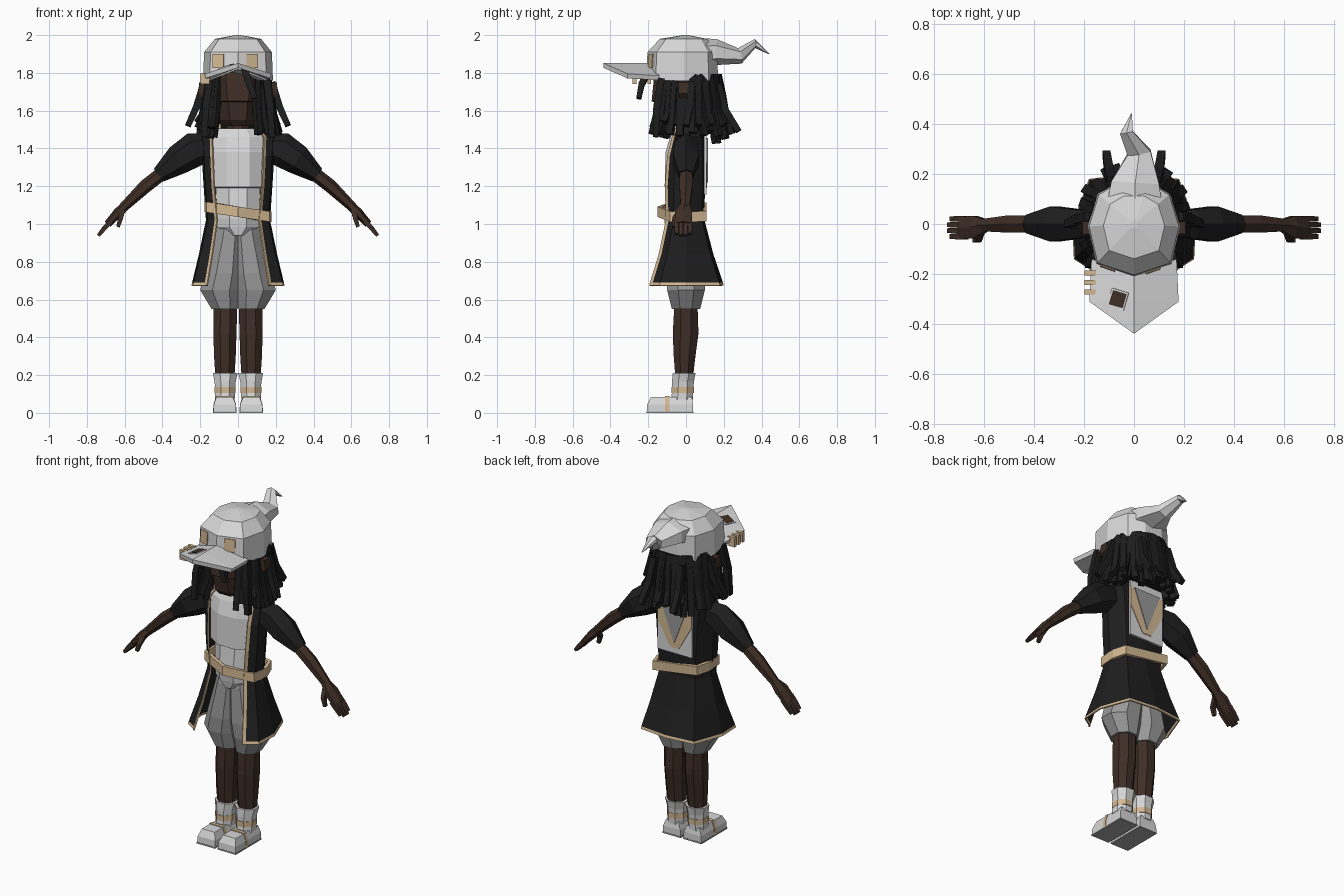
import bpy, bmesh, math, random
from mathutils import Vector
random.seed(7)


def mat(name, r, g, b):
    m = bpy.data.materials.new(name)
    m.diffuse_color = (r, g, b, 1)
    return m


WHITE = mat("white_cloth", .68, .68, .68)
GREY = mat("grey_cloth", .32, .32, .32)
DARK = mat("grey_sole", .40, .40, .40)
TAN = mat("tan_trim", .65, .48, .29)
BLACK = mat("black_cloth", .013, .013, .013)
HAIR = mat("black_hair", .012, .012, .012)
SKIN = mat("brown_skin", .048, .027, .019)


def finish(name, bm, mats, mirror=False, solid=0, offset=-1):
    me = bpy.data.meshes.new(name)
    bm.to_mesh(me)
    bm.free()
    for m in mats:
        me.materials.append(m)
    ob = bpy.data.objects.new(name, me)
    bpy.context.collection.objects.link(ob)
    if mirror:
        ob.modifiers.new("mirror", 'MIRROR').use_mirror_merge = False
    if solid:
        s = ob.modifiers.new("thickness", 'SOLIDIFY')
        s.thickness, s.offset = solid, offset
    return ob


def loft(name, groups, m, mirror=False):
    """Closed skins, each through a list of equal-sized rings."""
    bm = bmesh.new()
    for rings in groups:
        vs = [[bm.verts.new(p) for p in r] for r in rings]
        n = len(vs[0])
        for a, b in zip(vs, vs[1:]):
            for i in range(n):
                bm.faces.new((a[i], a[(i + 1) % n], b[(i + 1) % n], b[i]))
        bm.faces.new(vs[0][::-1])
        bm.faces.new(vs[-1])
    bmesh.ops.recalc_face_normals(bm, faces=bm.faces)
    return finish(name, bm, [m], mirror)


def flat(name, faces, m, mirror=False, solid=0, offset=-1):
    bm = bmesh.new()
    for f in faces:
        bm.faces.new([bm.verts.new(p) for p in f])
    bmesh.ops.remove_doubles(bm, verts=bm.verts, dist=.0005)
    return finish(name, bm, [m], mirror, solid, offset)


def ring(z, x0, x1, y0, y1, n=8):
    """Polygon filling the given x and y extents."""
    k = 1 / math.cos(math.pi / n)
    cx, cy, rx, ry = (x0 + x1) / 2, (y0 + y1) / 2, (x1 - x0) / 2 * k, (y1 - y0) / 2 * k
    ang = [(i + .5) * 2 * math.pi / n for i in range(n)]
    return [(cx + rx * math.cos(a), cy + ry * math.sin(a), z) for a in ang]


def box(x0, x1, y0, y1, z0, z1):
    return [ring(z, x0, x1, y0, y1, 4) for z in (z0, z1)]


def limb(pts, n=6, ref=(0, 1, 0)):
    """Rings along a path of (x, y, z, radius along ref, radius across)."""
    out, P = [], [Vector(p[:3]) for p in pts]
    for i, p in enumerate(pts):
        t = (P[min(i + 1, len(P) - 1)] - P[max(i - 1, 0)]).normalized()
        u = Vector(ref)
        u = (u - t * u.dot(t)).normalized()
        v = t.cross(u)
        out.append([P[i] + u * math.cos(a) * p[3] + v * math.sin(a) * p[4]
                    for a in [(k + .5) * 2 * math.pi / n for k in range(n)]])
    return out


# Legs and footwear
loft("leg", [[ring(.17, .02, .118, -.055, .035), ring(.30, .012, .127, -.065, .05),
              ring(.42, .008, .13, -.07, .066), ring(.60, .003, .13, -.06, .06)]], SKIN, True)
loft("shoe", [[ring(.008, .01, .13, -.208, .038, 4), ring(.045, .012, .128, -.205, .038, 4),
               ring(.085, .028, .114, -.185, .03, 4)],
              [ring(.07, .018, .122, -.08, .038), ring(.11, .014, .122, -.074, .038)]], WHITE, True)
loft("shoe_sole", [box(.008, .132, -.21, .04, 0, .008)], DARK, True)
loft("shoe_strap", [[ring(.008, .008, .132, -.11, -.088, 4), ring(.045, .01, .13, -.11, -.088, 4),
                     ring(.089, .026, .116, -.11, -.088, 4)]], TAN, True)
loft("ankle_band", [[ring(.105, .012, .124, -.077, .042), ring(.138, .012, .124, -.077, .042)]], TAN, True)
loft("boot_cuff", [[ring(.138, .014, .122, -.074, .04), ring(.165, .012, .124, -.074, .042),
                    ring(.21, .002, .133, -.07, .05)]], WHITE, True)

# Shorts
loft("shorts_leg", [[ring(.55, .002, .14, -.075, .075), ring(.65, -.02, .2, -.10, .10),
                     ring(.74, -.03, .175, -.105, .10), ring(.95, -.03, .12, -.09, .08),
                     ring(1.02, -.03, .11, -.07, .07)]], GREY, True)

# Shirt with a bottom flap
loft("shirt", [[ring(.94, -.045, .045, -.10, .0), ring(.985, -.11, .11, -.11, .06),
                ring(1.03, -.11, .11, -.116, .06),
                ring(1.19, -.118, .118, -.102, .07), ring(1.195, -.145, .145, -.113, .08),
                ring(1.38, -.15, .15, -.108, .08), ring(1.46, -.15, .15, -.085, .07),
                ring(1.505, -.11, .11, -.065, .06)]], WHITE)

# Open coat: first column and lowest row are the trim
rows = [(.675, [(.165, -.195), (.178, -.18), (.24, -.14), (.247, 0), (.18, .18), (0, .2)]),
        (.69, [(.163, -.191), (.176, -.176), (.236, -.137), (.243, 0), (.177, .177), (0, .196)]),
        (.84, [(.138, -.145), (.15, -.13), (.198, -.10), (.207, 0), (.15, .13), (0, .145)]),
        (1.02, [(.112, -.107), (.124, -.092), (.16, -.065), (.17, 0), (.12, .085), (0, .098)]),
        (1.2, [(.128, -.112), (.14, -.097), (.172, -.065), (.182, 0), (.13, .09), (0, .1)]),
        (1.36, [(.135, -.10), (.147, -.086), (.18, -.06), (.192, 0), (.14, .09), (0, .1)]),
        (1.46, [(.138, -.075), (.15, -.062), (.185, -.05), (.205, 0), (.15, .085), (0, .095)]),
        (1.515, [(.10, -.055), (.11, -.05), (.13, -.035), (.135, 0), (.1, .06), (0, .07)])]
bm = bmesh.new()
g = [[bm.verts.new((x, y, z)) for x, y in r] for z, r in rows]
for i in range(len(g) - 1):
    for j in range(5):
        f = bm.faces.new((g[i][j], g[i][j + 1], g[i + 1][j + 1], g[i + 1][j]))
        f.material_index = 1 if i == 0 or j == 0 else 0
finish("coat", bm, [BLACK, TAN], True, .008)
loft("collar_tab", [box(.09, .122, -.06, .0, 1.505, 1.53)], TAN, True)

# Tilted belt
hexa = [(0, -.15), (.168, -.085), (.178, .03), (.15, .108), (-.15, .108), (-.178, .03), (-.168, -.085)]
bm = bmesh.new()
lo, hi = [[bm.verts.new((x, y, z - .15 * x)) for x, y in hexa] for z in (1.037, 1.092)]
for i in range(7):
    k = (i + 1) % 7
    bm.faces.new((lo[i], lo[k], hi[k], hi[i]))
finish("belt", bm, [TAN], False, .022)

# Back panel with a pointed emblem
loft("back_panel", [box(-.115, .115, .095, .108, 1.155, 1.5)], WHITE)


def emblem(name, pts, y, m):
    loft(name, [[[(x, yy, z) for x, z in pts] for yy in (.1, y)]], m)


emblem("emblem_border", [(-.115, 1.45), (-.115, 1.34), (-.03, 1.19), (.03, 1.19), (.115, 1.34), (.115, 1.45)], .112, TAN)
emblem("emblem_center", [(-.09, 1.455), (0, 1.22), (.09, 1.455)], .116, GREY)

# Arms: puffed sleeve, forearm, hand
loft("sleeve", [limb([(.15, 0, 1.41, .055, .07), (.23, 0, 1.395, .068, .092), (.315, 0, 1.34, .08, .08),
                      (.42, 0, 1.258, .042, .042)])], BLACK, True)
loft("forearm", [limb([(.40, 0, 1.27, .037, .036), (.49, 0, 1.2, .04, .036),
                       (.61, -.005, 1.085, .027, .025)])], SKIN, True)
hand = [limb([(.595, -.005, 1.098, .03, .024), (.635, -.012, 1.06, .052, .026),
              (.69, -.015, 1.0, .05, .02)])]
for k in range(4):
    y = -.05 + .0235 * k
    d = .01 if k in (0, 3) else 0
    hand.append(limb([(.67, y, 1.018, .016, .019), (.71 - d, y, .975 + d, .016, .017),
                      (.74 - d, y, .938 + d, .013, .012)], 4))
hand.append(limb([(.612, -.03, 1.07, .018, .02), (.622, -.062, 1.03, .016, .018),
                  (.635, -.066, .985, .012, .013)], 4))
loft("hand", hand, SKIN, True)

# Neck, head and ears
loft("neck", [[ring(1.45, -.06, .06, -.05, .06), ring(1.58, -.055, .055, -.05, .06)]], SKIN)
loft("head", [[ring(1.52, -.085, .085, -.13, .07), ring(1.55, -.105, .105, -.155, .09),
               ring(1.645, -.125, .125, -.17, .14), ring(1.65, -.135, .135, -.182, .14),
               ring(1.77, -.155, .155, -.17, .15), ring(1.86, -.13, .13, -.15, .12)]], SKIN)
loft("ear", [[ring(1.665, .15, .19, -.035, .005, 4), ring(1.69, .15, .212, -.04, .01, 4),
              ring(1.75, .15, .205, -.04, .01, 4)]], SKIN, True)

# Hair: hidden mass plus layers of hanging locks
loft("hair_mass", [[ring(1.51, -.15, .15, -.01, .15), ring(1.65, -.165, .165, -.06, .165),
                    ring(1.78, -.165, .165, -.09, .16)]], HAIR)
locks = []
for layer, count in ((0, 26), (1, 30)):
    for i in range(count):
        a = math.radians(-50 + 280 * i / (count - 1) + random.uniform(-3, 3))
        c, s = math.cos(a), math.sin(a)
        flare = random.uniform(1.05, 1.2) + .2 * layer
        back = max(0, s)
        end = random.uniform(1.445, 1.53) - .03 * back + .02 * layer
        w = random.uniform(.021, .027)
        path = [(.155, 1.79), (.155 * (.6 + .4 * flare), 1.68), (.155 * (.35 + .65 * flare), 1.58),
                (.155 * flare + .01, end)]
        sw = random.uniform(-.1, .1)
        pts = [(r * math.cos(a + sw * k / 3), r * (1.1 if s > 0 else 1) * math.sin(a + sw * k / 3), z,
                w, w) for k, (r, z) in enumerate(path)]
        locks.append(limb(pts, 4, (-s, c, 0)))
for sx in (-1, 1):  # long flared locks beside the face and at the back
    locks.append(limb([(sx * .15, -.13, 1.77, .026, .026), (sx * .17, -.155, 1.62, .026, .026),
                       (sx * .18, -.16, 1.46, .022, .022)], 4))
    locks.append(limb([(sx * .18, .03, 1.75, .026, .026), (sx * .22, .02, 1.62, .026, .026),
                       (sx * .265, .0, 1.52, .022, .022)], 4))
    locks.append(limb([(sx * .09, .17, 1.74, .026, .026), (sx * .1, .21, 1.6, .026, .026),
                       (sx * .11, .28, 1.49, .022, .022)], 4, (1, 0, 0)))
locks.append(limb([(.035, -.19, 1.82, .022, .026), (.06, -.235, 1.74, .022, .026),
                   (.09, -.25, 1.665, .018, .02)], 4))
loft("hair_locks", locks, HAIR)

# Cap crown, pointed tail, peaked brim
half = [(.15, -.16), (.185, -.01), (.145, .12), (.06, .17)]
outline = [(0, -.21)] + half + [(-x, y) for x, y in half[::-1]]
crown = [[(x * k, y * k, z + (.06 if z < 1.8 and y < -.2 else 0)) for x, y in outline]
         for z, k in ((1.76, 1), (1.91, .97), (1.98, .66), (2.0, .08))]
loft("cap_crown", [crown], WHITE)
loft("cap_tail", [limb([(0, -.03, 1.89, .15, .104), (.005, .165, 1.91, .11, .068), (.02, .285, 1.89, .054, .042),
                        (-.03, .365, 1.955, .03, .024), (-.01, .44, 1.90, .002, .002)], 6, (1, 0, 0))], WHITE)
bc, mc, tip = (0, -.19, 1.852), (0, -.31, 1.852), (0, -.438, 1.852)
bl, ml = (.17, -.14, 1.785), (.178, -.31, 1.795)
brim = [(bc, mc, ml, bl), (mc, tip, ml)]
brim += [[(-x, y, z) for x, y, z in f[::-1]] for f in brim]
flat("cap_brim", brim, WHITE, False, .025)

# Cap details: front patches, brim patch, edge rings
for name, x0, x1 in (("left_cap_patch", -.135, -.075), ("right_cap_patch", .045, .105)):
    p = [(x, y + .333 * abs(x), z) for x, y, z in
         ((x0, -.214, 1.825), (x1, -.214, 1.825), (x1, -.21, 1.9), (x0, -.21, 1.9))]
    flat(name, [p], TAN, False, .005, 0)
square = ((-.11, -.325), (-.042, -.345), (-.022, -.275), (-.088, -.255))
for name, k, h, m in (("brim_patch_frame", 1, 1.857, WHITE), ("brim_patch", .8, 1.859, SKIN)):
    flat(name, [[(-.065 + (x + .065) * k, -.3 + (y + .3) * k, h - .335 * abs(-.065 + (x + .065) * k))
                 for x, y in square]], m, False, .006)
loft("brim_rings", [box(-.198, -.152, y - .01, y + .01, 1.742, 1.80) for y in (-.195, -.233, -.272)], TAN)
